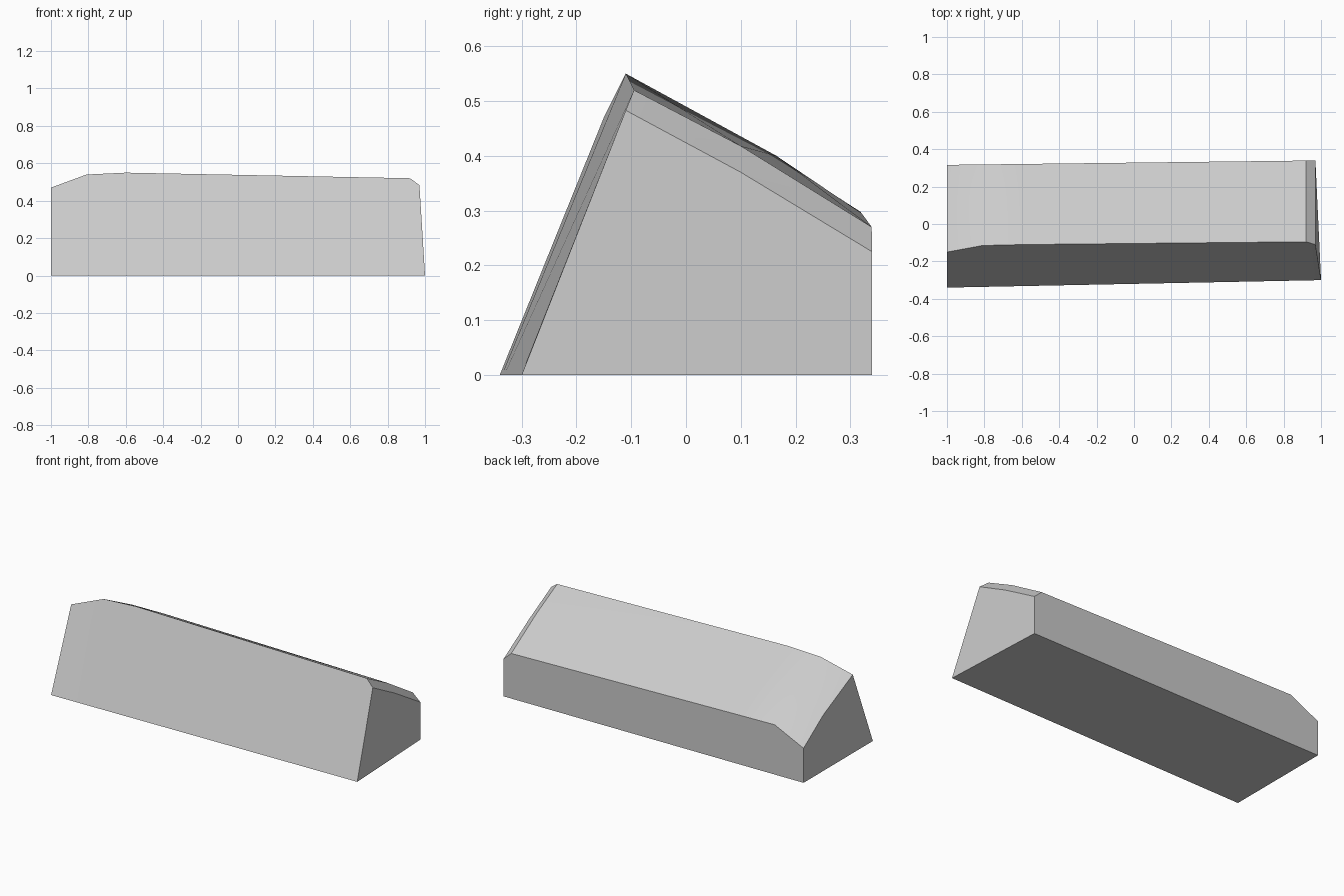
import bpy
import bmesh
import math

default = bpy.data.objects.get("Cube")
if default:
    bpy.data.objects.remove(default, do_unlink=True)

# One plain grey material
grey = bpy.data.materials.new("light_grey")
grey.use_nodes = True
colour = (0.6, 0.6, 0.6, 1)
grey.diffuse_color = colour
shader = next(n for n in grey.node_tree.nodes if n.type == "BSDF_PRINCIPLED")
shader.inputs["Base Color"].default_value = colour
shader.inputs["Roughness"].default_value = 0.8


def mix(a, b, t):
    return a + (b - a) * t


def section(x, ridge, shoulder, back_z, foot_x):
    """Cross-section: front foot, ridge, slope break, back top, back foot."""
    t = (x + 1) / 2
    back_y = mix(0.316, 0.34, t)
    return [
        (foot_x, mix(-0.34, -0.3, (foot_x + 1) / 2), 0),
        (x, *ridge),
        (x, *shoulder),
        (x, back_y, back_z),
        (x, back_y, 0),
    ]


# Sections from the sloped end to the chamfered end
sections = [
    section(-1, (-0.15, 0.47), (0.13, 0.335), 0.207, -1),
    section(-0.81, (-0.115, 0.54), (0.16, 0.4), 0.298, -0.81),
    section(-0.6, (-0.11, 0.55), (0.165, 0.4), 0.295, -0.6),
    section(0.92, (-0.095, 0.52), (0.1, 0.418), 0.27, 0.948),
    section(0.97, (-0.11, 0.483), (0.1, 0.37), 0.225, 1),
]

# Skin the wedge block between sections and cap its ends
bm = bmesh.new()
rings = [[bm.verts.new(p) for p in s] for s in sections]
for a, b in zip(rings, rings[1:]):
    for i in range(len(a)):
        j = (i + 1) % len(a)
        bm.faces.new((a[i], a[j], b[j], b[i]))
bm.faces.new(rings[0])
bm.faces.new(rings[-1])
bmesh.ops.recalc_face_normals(bm, faces=bm.faces)

mesh = bpy.data.meshes.new("wedge_block")
bm.to_mesh(mesh)
bm.free()
mesh.materials.append(grey)
block = bpy.data.objects.new("wedge_block", mesh)
bpy.context.collection.objects.link(block)

# Soft slope, crisp outer edges
bpy.ops.object.select_all(action="DESELECT")
block.select_set(True)
bpy.context.view_layer.objects.active = block
bpy.ops.object.shade_smooth_by_angle(angle=math.radians(30))
